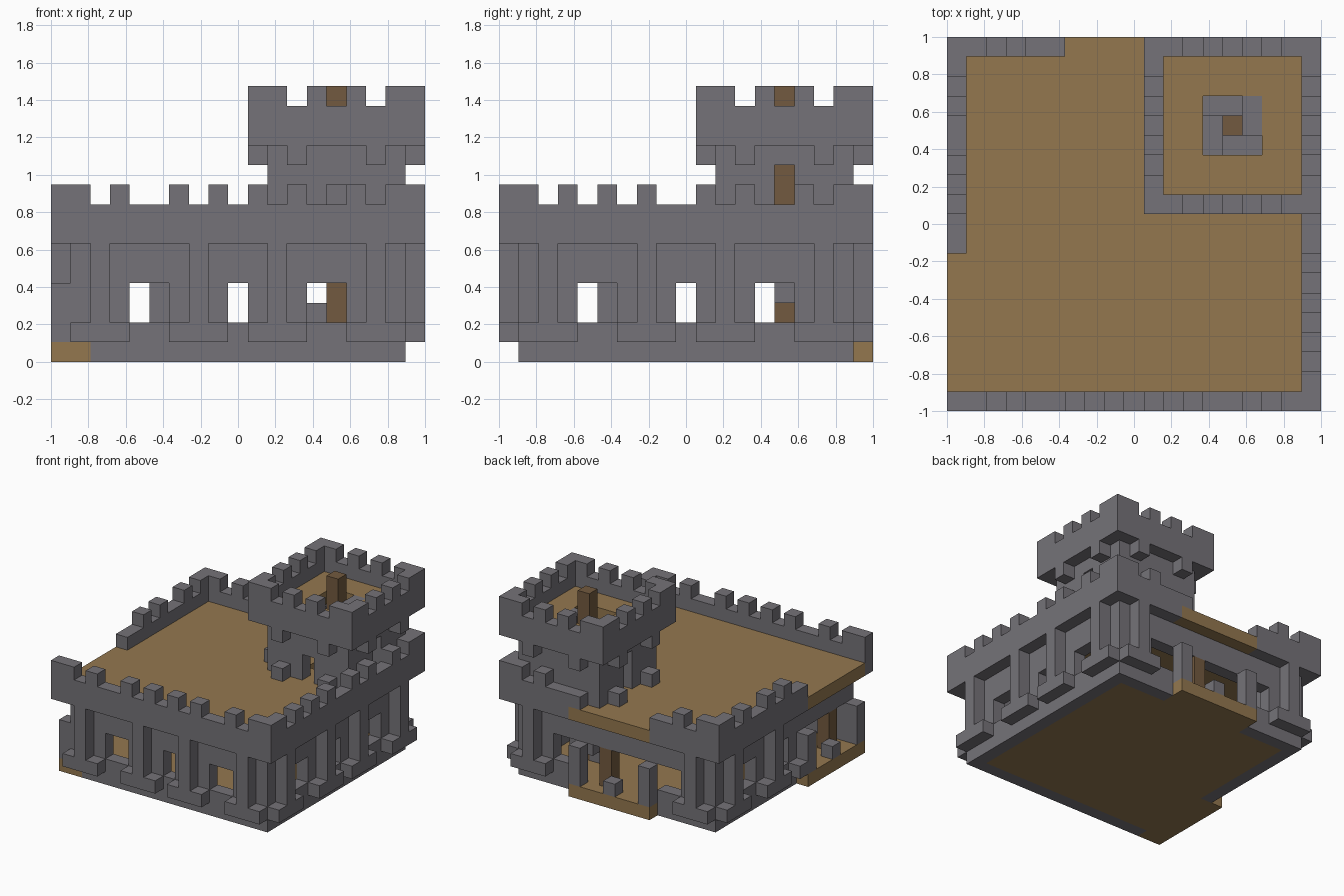
import bpy, bmesh
from mathutils import Vector

cube = bpy.data.objects.get("Cube")
if cube:
    bpy.data.objects.remove(cube, do_unlink=True)

N = 19              # blocks along one side
U = 2 / N           # block size
LAST = N - 1
FRONT, RIGHT, BACK, LEFT = range(4)


def material(name, rgb):
    m = bpy.data.materials.new(name)
    m.use_nodes = True
    m.diffuse_color = (*rgb, 1)
    m.node_tree.nodes["Principled BSDF"].inputs["Base Color"].default_value = (*rgb, 1)
    return m


STONE = material("stone grey", (0.178, 0.171, 0.188))
PLANK = material("plank tan", (0.295, 0.187, 0.078))
WOOD = material("dark wood", (0.171, 0.102, 0.05))

parts = {}          # name -> (material, set of blocks)
taken = set()


def put(name, mat, cells):
    fresh = set(cells) - taken
    taken.update(fresh)
    parts.setdefault(name, (mat, set()))[1].update(fresh)


def box(x, y, z):
    return {(i, j, k) for i in range(*x) for j in range(*y) for k in range(*z)}


def on_side(side, us, d, z):
    """Blocks along one side, d blocks in from the outer edge."""
    spots = {FRONT: lambda u: (u, d), RIGHT: lambda u: (LAST - d, u),
             BACK: lambda u: (u, LAST - d), LEFT: lambda u: (d, u)}
    return {(*spots[side](u), k) for u in us for k in range(*z)}


def ring(a, b, z):
    return box((a, b), (a, b), z) - box((a + 1, b - 1), (a + 1, b - 1), z)


# Wide doorways in the back and left sides
door = {FRONT: range(0), RIGHT: range(0), BACK: range(6, 13), LEFT: range(0, 8)}
door_inner = {BACK: range(6, 13), LEFT: range(2, 8)}

# Floors
stair_hole = (13, 16)
sills = box((0, 2), (1, 8), (0, 1)) | box((6, 13), (17, 19), (0, 1))
put("ground_floor", PLANK, box((2, 17), (2, 17), (0, 1)) | sills)
roof = box((1, 18), (1, 18), (6, 7)) | box((0, 1), (1, 8), (6, 7)) | box((6, 13), (18, 19), (6, 7))
put("roof_floor", PLANK, roof - box(stair_hole, stair_hole, (6, 7)))
tower_floor = box((11, 18), (11, 18), (11, 12))
put("tower_floor", PLANK, tower_floor - box(stair_hole, stair_hole, (11, 12)))

# Main walls with windows and doorways
walls = ring(1, 18, (0, 6))
for side in range(4):
    walls -= on_side(side, (4, 5, 9, 13, 14), 1, (2, 4))
    walls -= on_side(side, door_inner.get(side, ()), 1, (1, 4))
walls |= on_side(LEFT, range(1, 8), 1, (4, 6)) | on_side(BACK, range(6, 13), 1, (4, 6))
put("main_walls", STONE, walls)

# Buttresses on three-block feet, then the overhanging parapet
merlons = {FRONT: (0, 1, 3, 6, 8, 10, 12, 15, 17, 18),
           RIGHT: (0, 1, 3, 5, 7, 10, 12, 15, 17, 18),
           BACK: (0, 1, 3, 15, 17, 18),
           LEFT: (10, 12, 15, 17, 18)}
for side in range(4):
    solid = [u for u in range(N) if u not in door[side]]
    for post in (2, 7, 11, 16):
        feet = [u for u in range(post - 1, post + 2) if u in solid]
        put("buttress_feet", STONE, on_side(side, feet, 0, (1, 2)))
        if post in solid:
            put("buttresses", STONE, on_side(side, [post], 0, (2, 6)))
    put("parapet", STONE, on_side(side, solid, 0, (6, 8)))
    put("merlons", STONE, on_side(side, merlons[side], 0, (8, 9)))

# Doorway jambs, steps and timber posts
for side, ends, middle, timber in ((BACK, (6, 12), 9, 10), (LEFT, (1, 7), 4, 3)):
    put("door_jambs", STONE, on_side(side, ends, 0, (1, 4)))
    put("door_steps", STONE, on_side(side, [middle], 0, (1, 2)))
    put("door_posts", WOOD, on_side(side, [timber], 1, (1, 4)))

# Inner pillar
put("inner_pillar", STONE, box((5, 6), (5, 6), (1, 6)))

# Tower shaft with openings
shaft = ring(11, 18, (7, 11))
shaft -= box((14, 15), (11, 12), (7, 9))
shaft -= box((11, 18), (14, 15), (7, 10))
put("tower_shaft", STONE, shaft)

# Tower corbels, feet, parapet and merlons
bracket = (12, 16)
outer = (10, 18)
spots = [(u, d) for u in bracket for d in outer] + [(d, u) for u in bracket for d in outer]
for x, y in spots:
    put("tower_corbels", STONE, {(x, y, 10)})
    put("tower_feet", STONE, {(x, y, 7)})
put("tower_parapet", STONE, ring(10, 19, (11, 13)))
tooth = {10, 11, 13, 15, 17, 18}
put("tower_merlons", STONE,
    {(x, y, z) for x, y, z in ring(10, 19, (13, 14))
     if (x if y in outer else y) in tooth})

# Spiral stair around a timber post
put("stair_post", WOOD, box((14, 15), (14, 15), (1, 14)))
loop = [(13, 13), (13, 14), (13, 15), (14, 15), (15, 15), (15, 14), (15, 13), (14, 13)]
for z in range(1, 12):
    for i in range(2):
        put("spiral_stair", STONE, {(*loop[(2 * (z - 1) + i) % len(loop)], z)})

# Turn each set of blocks into a mesh of its exposed faces
AXES = [Vector(v) for v in ((1, 0, 0), (0, 1, 0), (0, 0, 1))]
for name, (mat, cells) in parts.items():
    bm = bmesh.new()
    corners = {}

    def corner(p):
        key = tuple(round(2 * c) for c in p)
        if key not in corners:
            corners[key] = bm.verts.new((p.x * U - 1, p.y * U - 1, p.z * U))
        return corners[key]

    for cell in sorted(cells):
        mid = Vector(cell) + Vector((0.5, 0.5, 0.5))
        for a in range(3):
            for s in (1, -1):
                n = AXES[a] * s
                if tuple(int(c) for c in Vector(cell) + n) in taken:
                    continue
                t, b = AXES[(a + 1) % 3] / 2, AXES[(a + 2) % 3] / 2 * s
                c = mid + n / 2
                bm.faces.new([corner(p) for p in (c - t - b, c + t - b, c + t + b, c - t + b)])
    mesh = bpy.data.meshes.new(name)
    bm.to_mesh(mesh)
    bm.free()
    mesh.materials.append(mat)
    bpy.context.scene.collection.objects.link(bpy.data.objects.new(name, mesh))
